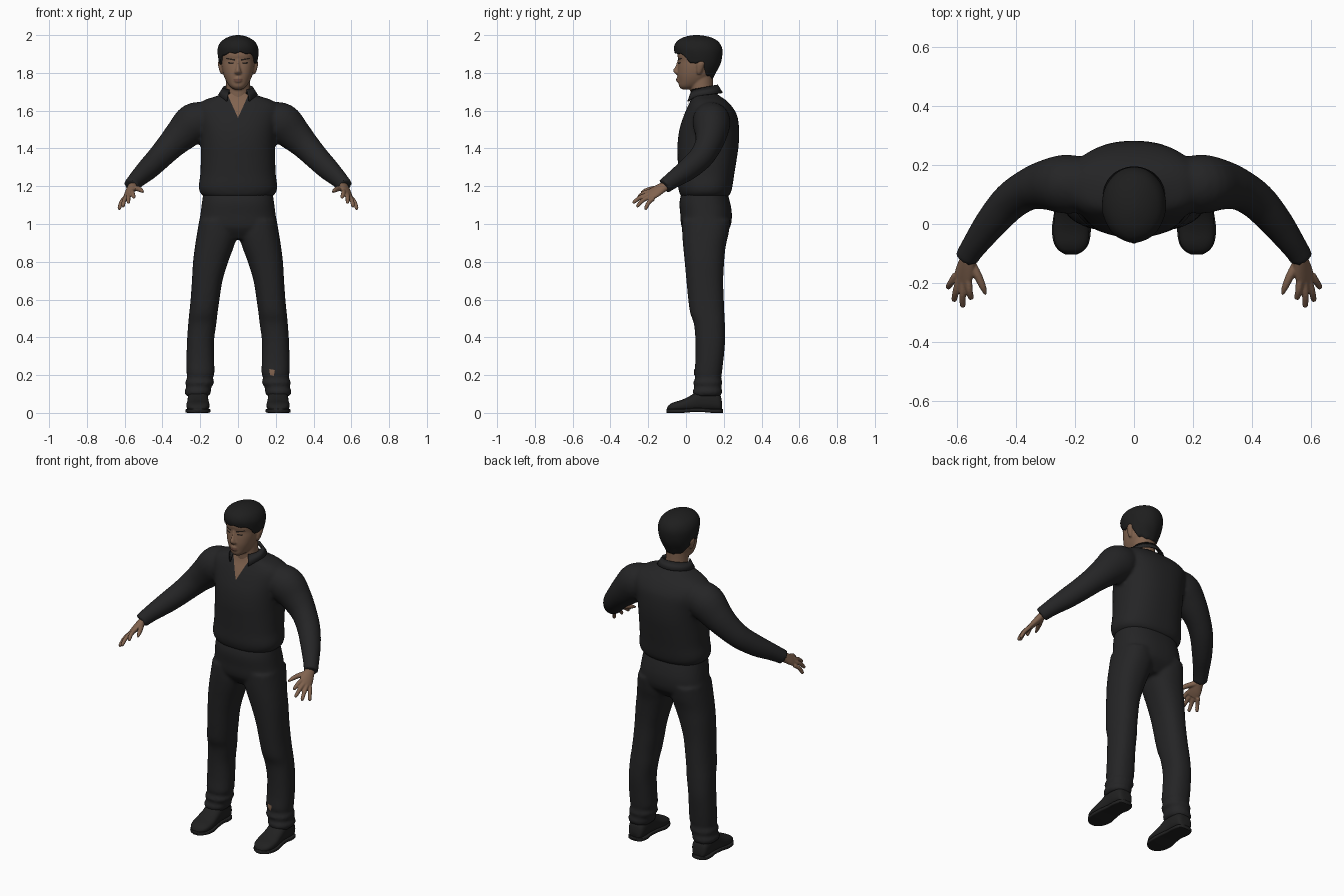
import bpy, bmesh, math
from mathutils import Vector
from mathutils.bvhtree import BVHTree


def material(name, rgb):
    m = bpy.data.materials.new(name)
    m.diffuse_color = (*rgb, 1)
    return m


CLOTH = material("black cloth", (0.018, 0.018, 0.019))
HAIR = material("black hair", (0.013, 0.013, 0.013))
LEATHER = material("black leather", (0.015, 0.015, 0.015))
SKIN = material("brown skin", (0.22, 0.125, 0.078))
LIPS = material("lip brown", (0.15, 0.07, 0.05))
DARK = material("dark eye", (0.02, 0.014, 0.011))


def smooth_rows(rows, sub=4):
    """Catmull-Rom resampling of tuples of numbers."""
    out = []
    for i in range(len(rows) - 1):
        p = [rows[max(0, min(len(rows) - 1, i + k))] for k in (-1, 0, 1, 2)]
        for j in range(sub):
            t = j / sub
            out.append(tuple(0.5 * (2 * b + (c - a) * t + (2 * a - 5 * b + 4 * c - d) * t * t
                                    + (3 * b - a - 3 * c + d) * t ** 3) for a, b, c, d in zip(*p)))
    return out + [tuple(rows[-1])]


def loft(bm, rows, side=(1, 0, 0), axis=None, n=28, e=2.0, s=1):
    """Skin rows of (x, y, z, rx, ry) with superelliptic rings; s mirrors in x."""
    rows = smooth_rows(rows)
    pts = [Vector(r[:3]) for r in rows]
    rings = []
    for i, r in enumerate(rows):
        t = Vector(axis) if axis else (pts[min(i + 1, len(pts) - 1)] - pts[max(i - 1, 0)]).normalized()
        up = t.cross(Vector(side)).normalized()
        sd = up.cross(t)
        ring = []
        for k in range(n):
            c, q = math.cos(math.tau * k / n), math.sin(math.tau * k / n)
            p = (pts[i] + sd * r[3] * math.copysign(abs(c) ** (2 / e), c)
                 + up * r[4] * math.copysign(abs(q) ** (2 / e), q))
            ring.append(bm.verts.new((p.x * s, p.y, p.z)))
        rings.append(ring)
    for a, b in zip(rings, rings[1:]):
        for k in range(n):
            bm.faces.new((a[k], a[(k + 1) % n], b[(k + 1) % n], b[k]))
    bm.faces.new(rings[0])
    bm.faces.new(rings[-1])


def upright(bm, rows, **kw):
    """Loft of level rings given as (z, x0, x1, y0, y1)."""
    loft(bm, [((a + b) / 2, (c + d) / 2, z, (b - a) / 2, (d - c) / 2) for z, a, b, c, d in rows],
         axis=(0, 0, 1), **kw)


def finish(bm, name, mat, voxel=0, relax=3):
    bmesh.ops.recalc_face_normals(bm, faces=bm.faces)
    me = bpy.data.meshes.new(name)
    bm.to_mesh(me)
    bm.free()
    me.materials.append(mat)
    ob = bpy.data.objects.new(name, me)
    bpy.context.collection.objects.link(ob)
    me.polygons.foreach_set("use_smooth", [True] * len(me.polygons))
    if voxel:
        m = ob.modifiers.new("fuse", 'REMESH')
        m.mode, m.voxel_size, m.use_smooth_shade = 'VOXEL', voxel, True
        m = ob.modifiers.new("relax", 'SMOOTH')
        m.factor, m.iterations = 0.5, relax
    return ob


def patch(name, target, quad, mat, n=8, lift=0.003, back=0.03):
    """Thin plate laid on the front of target; quad = (x, z) corners tl, tr, br, bl."""
    deps = bpy.context.evaluated_depsgraph_get()
    tree = BVHTree.FromObject(target, deps)
    tl, tr, br, bl = [Vector(q) for q in quad]
    bm = bmesh.new()
    grid = []
    for i in range(n + 1):
        row = []
        for j in range(n + 1):
            p = tl.lerp(tr, j / n).lerp(bl.lerp(br, j / n), i / n)
            hit = tree.ray_cast(Vector((p.x, -1, p.y)), Vector((0, 1, 0)))[0]
            row.append(bm.verts.new((p.x, (hit.y if hit else back) - lift, p.y)))
        grid.append(row)
    for i in range(n):
        for j in range(n):
            bm.faces.new((grid[i][j], grid[i + 1][j], grid[i + 1][j + 1], grid[i][j + 1]))
    bmesh.ops.remove_doubles(bm, verts=bm.verts, dist=0.00005)
    return finish(bm, name, mat)


# Shirt: torso with bloused hem, fused with both sleeves
bm = bmesh.new()
upright(bm, [(z, -w, w, f, b) for z, w, f, b in (
    (1.145, .178, -.025, .222), (1.165, .200, -.035, .237), (1.20, .208, -.042, .246),
    (1.26, .200, -.042, .255), (1.34, .197, -.044, .268), (1.42, .197, -.045, .279),
    (1.50, .205, -.035, .281), (1.57, .222, -.013, .272), (1.62, .222, .008, .245),
    (1.655, .180, .025, .212), (1.68, .105, .032, .175), (1.70, .074, .035, .155))], n=48, e=2.35)
for s in (1, -1):
    loft(bm, [(.15, .13, 1.565, .085, .09), (.23, .135, 1.535, .107, .100), (.30, .132, 1.472, .090, .084),
              (.36, .115, 1.412, .075, .070), (.42, .075, 1.348, .066, .064), (.48, .008, 1.288, .059, .056),
              (.525, -.052, 1.246, .049, .047), (.555, -.095, 1.215, .043, .041),
              (.567, -.115, 1.200, .043, .041)], side=(0, 0, 1), s=s)
shirt = finish(bm, "shirt", CLOTH, 0.01, 4)

# Trousers: pelvis fused with two legs, folds gathered at the ankles
bm = bmesh.new()
upright(bm, [(1.19, -.18, .18, -.015, .21), (1.12, -.19, .19, -.034, .232), (1.05, -.199, .199, -.030, .243),
             (.98, -.208, .208, -.022, .232), (.92, -.18, .18, .02, .18)], n=48, e=2.4)
for s in (1, -1):
    upright(bm, [(1.02, .01, .205, -.02, .235), (.95, .004, .217, -.02, .226), (.88, .022, .228, -.015, .21),
                 (.80, .052, .238, -.007, .202), (.70, .082, .244, .002, .197), (.60, .098, .251, .012, .200),
                 (.53, .108, .258, .022, .203), (.47, .115, .264, .042, .206), (.38, .127, .270, .050, .207),
                 (.28, .126, .273, .050, .198), (.21, .125, .272, .044, .190), (.185, .133, .270, .050, .186),
                 (.16, .126, .280, .038, .192), (.135, .142, .272, .046, .186), (.115, .142, .284, .034, .192),
                 (.09, .152, .276, .042, .186)], n=32, e=2.3, s=s)
trousers = finish(bm, "trousers", CLOTH, 0.01, 3)
patch("bare_ankle_spot", trousers, [(.165, .232), (.195, .227), (.19, .195), (.17, .2)], SKIN)

for s, tag in ((1, "left"), (-1, "right")):
    # Shoe upper and sole
    bm = bmesh.new()
    loft(bm, [(.212, y, (lo + hi) / 2, w, (hi - lo) / 2) for y, lo, hi, w in (
        (.190, .015, .06, .025), (.178, .008, .10, .046), (.13, .008, .13, .054), (.08, .008, .128, .054),
        (.03, .008, .095, .057), (-.02, .008, .07, .061), (-.065, .008, .056, .055),
        (-.09, .010, .042, .038), (-.101, .014, .026, .015))], axis=(0, -1, 0), e=2.5, s=s)
    finish(bm, tag + "_shoe", LEATHER)
    bm = bmesh.new()
    outline = [(.195, .022), (.182, .046), (.14, .055), (.09, .052), (.03, .060), (-.02, .066),
               (-.065, .059), (-.09, .042), (-.104, .018)]
    loft(bm, [(.212, y, .0105 + (.004 if .02 < y < .1 else 0), w, .0105) for y, w in outline],
         axis=(0, -1, 0), e=6, s=s)
    finish(bm, tag + "_shoe_sole", LEATHER)

    # Hand: palm, four fingers and thumb fused
    bm = bmesh.new()
    across = (.045, .015, -.04)
    loft(bm, [(.555, -.09, 1.212, .025, .022), (.564, -.13, 1.190, .032, .021),
              (.574, -.165, 1.168, .038, .018), (.583, -.195, 1.150, .036, .013)], side=across, s=s)
    for a, b in (((.560, -.185, 1.175), (.551, -.256, 1.140)), ((.577, -.190, 1.160), (.580, -.283, 1.112)),
                 ((.591, -.187, 1.147), (.610, -.262, 1.092)), ((.602, -.172, 1.136), (.631, -.217, 1.078))):
        a, b = Vector(a), Vector(b)
        mid = a.lerp(b, .5) + Vector((.002, -.003, .006))
        loft(bm, [(*a, .0125, .0125), (*mid, .0115, .0115), (*a.lerp(b, .92), .0095, .0095),
                  (*b, .004, .004)], side=across, n=12, s=s)
    loft(bm, [(.556, -.125, 1.190, .016, .016), (.530, -.172, 1.187, .0145, .0145),
              (.512, -.212, 1.178, .0115, .0115), (.502, -.238, 1.168, .005, .005)], side=across, n=12, s=s)
    finish(bm, tag + "_hand", SKIN, 0.004, 2)

# Head: skull, neck, nose and ears fused
bm = bmesh.new()
upright(bm, [(z, -w, w, f, b) for z, w, f, b in (
    (1.713, .022, -.022, .03), (1.728, .043, -.036, .07), (1.755, .062, -.040, .11), (1.79, .077, -.044, .14),
    (1.83, .086, -.043, .155), (1.865, .089, -.040, .163), (1.90, .090, -.045, .17),
    (1.95, .080, -.030, .16), (1.98, .045, 0, .12))], n=40, e=2.3)
upright(bm, [(1.60, -.075, .075, .03, .165), (1.66, -.068, .068, .026, .155), (1.72, -.064, .064, .022, .145),
             (1.80, -.064, .064, .02, .145)])
upright(bm, [(1.790, -.010, .010, -.05, -.02), (1.800, -.021, .021, -.062, -.02), (1.813, -.015, .015, -.068, -.02),
             (1.84, -.009, .009, -.054, -.02), (1.87, -.008, .008, -.044, -.02)], n=16)
upright(bm, [(1.750, -.018, .018, -.046, -.02), (1.758, -.024, .024, -.050, -.02), (1.765, -.023, .023, -.048, -.02),
             (1.772, -.020, .020, -.051, -.02), (1.781, -.010, .010, -.046, -.02)], n=16)
for s in (1, -1):
    upright(bm, [(1.793, .075, .090, .060, .078), (1.81, .076, .098, .056, .086), (1.84, .078, .106, .055, .098),
                 (1.857, .08, .106, .060, .098), (1.866, .082, .098, .068, .088)], n=16, s=s)
head = finish(bm, "head", SKIN, 0.005, 2)

# Eyes, brows and mouth as thin plates
for s, tag in ((1, "left"), (-1, "right")):
    patch(tag + "_eyebrow", head, [(s * .016, 1.872), (s * .062, 1.880), (s * .064, 1.874), (s * .016, 1.864)], DARK)
    patch(tag + "_eye", head, [(s * .022, 1.855), (s * .054, 1.857), (s * .050, 1.848), (s * .025, 1.847)], DARK)
patch("mouth", head, [(-.026, 1.768), (.026, 1.768), (.016, 1.755), (-.016, 1.755)], LIPS)

# Hair: cap whose lower edge runs from fringe past the ears to the nape
SHAPE = smooth_rows([(1.75, .062, .00, .135), (1.80, .086, -.030, .158), (1.85, .100, -.045, .183),
                     (1.90, .108, -.058, .193), (1.935, .106, -.063, .190), (1.965, .090, -.050, .172),
                     (1.985, .062, -.022, .140), (1.996, .032, .015, .100), (2.0, .006, .045, .065)], 6)


def table(rows, v):
    for a, b in zip(rows, rows[1:]):
        if v <= b[0]:
            t = max(0, (v - a[0]) / (b[0] - a[0]))
            return [p + (q - p) * t for p, q in zip(a, b)][1:]
    return rows[-1][1:]


EDGE = [(0, 1.908), (.6, 1.903), (.95, 1.89), (1.15, 1.85), (1.4, 1.848), (1.65, 1.866), (1.9, 1.82),
        (2.2, 1.785), (math.pi, 1.765)]
bm = bmesh.new()
N, M = 64, 24
rings = []
for i in range(-1, M + 1):
    ring = []
    for k in range(N):
        a = math.tau * k / N
        low = table(EDGE, min(a, math.tau - a))[0] + .004 * math.sin(11 * a)
        f = 1 - (1 - max(i, 0) / M) ** 1.6
        z = low + (2.0 - low) * f
        w, y0, y1 = table(SHAPE, z)
        g = .84 if i < 0 else 1 + .008 * math.sin(9 * a + 40 * z) * (1 - f)
        ring.append(bm.verts.new((w * g * math.sin(a), (y0 + y1) / 2 - (y1 - y0) / 2 * g * math.cos(a), z)))
    rings.append(ring)
for a, b in zip(rings, rings[1:]):
    for k in range(N):
        bm.faces.new((a[k], a[(k + 1) % N], b[(k + 1) % N], b[k]))
bm.faces.new(rings[-1])
finish(bm, "hair", HAIR)

# Open neck of the shirt and its folded collar
patch("open_neck", shirt, [(-.058, 1.69), (.058, 1.69), (0, 1.562), (0, 1.562)], SKIN, n=14, lift=0.005)
bm = bmesh.new()
strips = []
for k in range(41):
    a = .62 + (math.tau - 1.24) * k / 40
    c, q = math.cos(a), math.sin(a)
    tip = max(0, c) ** 3
    strips.append([bm.verts.new(p) for p in (
        (.072 * q, .092 - .070 * c, 1.700 - .012 * c),
        (.080 * q, .092 - .076 * c, 1.724 - .014 * c),
        (.105 * q, .095 - .100 * c - .012 * tip, 1.684 - .012 * c - .045 * tip))])
for a, b in zip(strips, strips[1:]):
    for j in range(2):
        bm.faces.new((a[j], a[j + 1], b[j + 1], b[j]))
collar = finish(bm, "collar", CLOTH)
collar.modifiers.new("thickness", 'SOLIDIFY').thickness = 0.007
